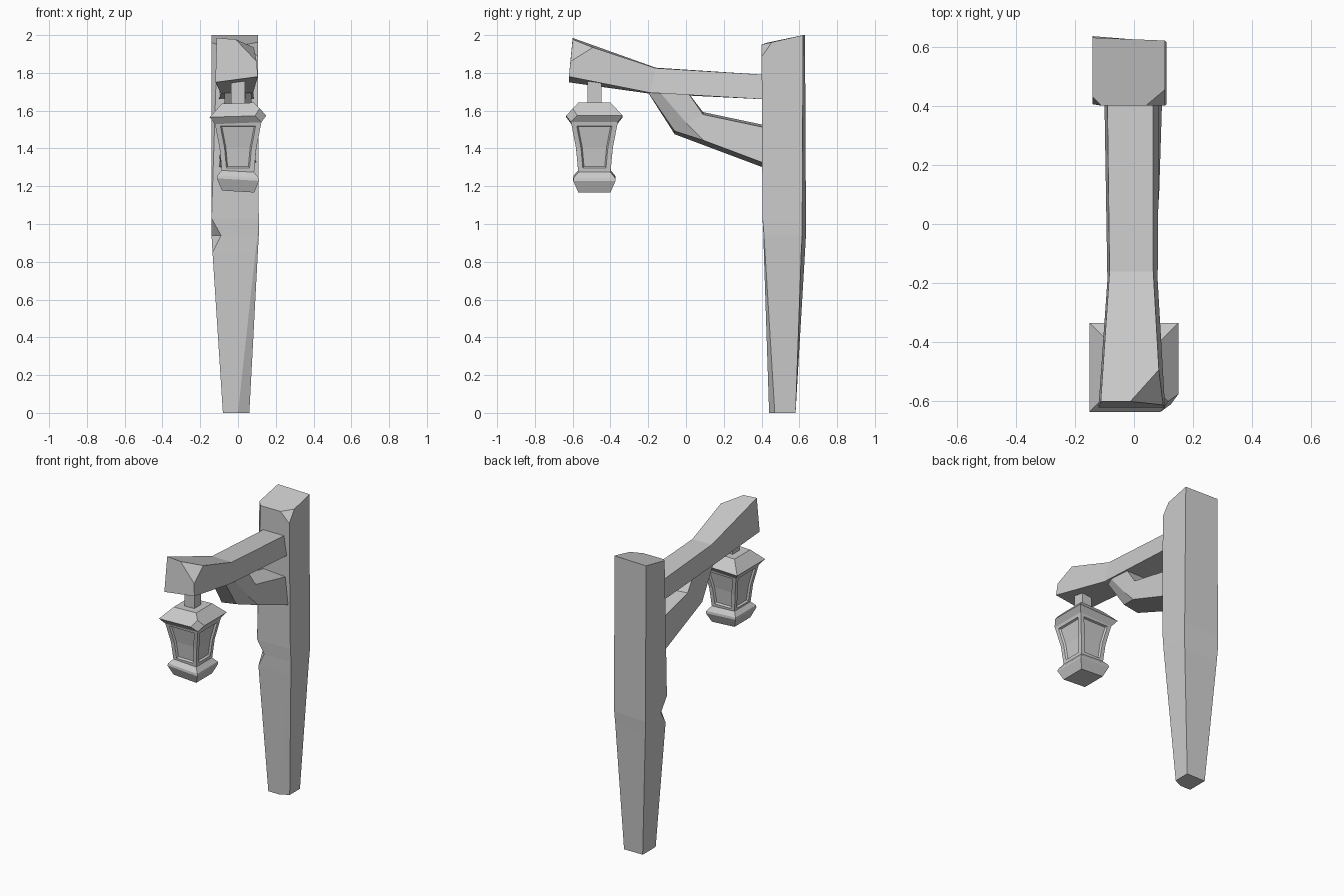
import bpy
import bmesh
from mathutils import Vector
from mathutils.geometry import normal

default_cube = bpy.data.objects.get("Cube")
if default_cube:
    bpy.data.objects.remove(default_cube, do_unlink=True)

# One plain grey for the whole model
grey = bpy.data.materials.new("plain_grey")
grey.use_nodes = True
shade = (0.6, 0.6, 0.6, 1)
grey.diffuse_color = shade
grey.node_tree.nodes["Principled BSDF"].inputs["Base Color"].default_value = shade


def loft(sections):
    """Skin a list of equal-length point rings and cap both ends."""
    bm = bmesh.new()
    rings = [[bm.verts.new(point) for point in section] for section in sections]
    count = len(rings[0])
    for lower, upper in zip(rings, rings[1:]):
        for i in range(count):
            j = (i + 1) % count
            bm.faces.new((lower[i], lower[j], upper[j], upper[i]))
    bm.faces.new(rings[0][::-1])
    bm.faces.new(rings[-1])
    bmesh.ops.remove_doubles(bm, verts=bm.verts, dist=0.0005)
    bmesh.ops.recalc_face_normals(bm, faces=bm.faces)
    return bm


def chip(bm, *points):
    """Slice a corner off along the plane through three points."""
    a, b, c = map(Vector, points)
    direction = normal(a, b, c)
    centre = sum((v.co for v in bm.verts), Vector()) / len(bm.verts)
    if direction.dot(centre - a) > 0:
        direction = -direction
    geometry = bm.verts[:] + bm.edges[:] + bm.faces[:]
    bmesh.ops.bisect_plane(bm, geom=geometry, plane_co=a,
                           plane_no=direction, clear_outer=True)
    open_edges = [e for e in bm.edges if e.is_boundary]
    bmesh.ops.holes_fill(bm, edges=open_edges, sides=0)
    bmesh.ops.recalc_face_normals(bm, faces=bm.faces)


def finish(name, bm):
    mesh = bpy.data.meshes.new(name)
    bm.to_mesh(mesh)
    bm.free()
    mesh.materials.append(grey)
    part = bpy.data.objects.new(name, mesh)
    bpy.context.collection.objects.link(part)
    return part


def beam_section(left, right, top, bottom, lean=0.0, tilt=0.0):
    """Four-sided beam section; top and bottom are (y, z) pairs."""
    return [(left, bottom[0], bottom[1]),
            (right, bottom[0], bottom[1] + tilt),
            (right - lean, top[0], top[1]),
            (left + lean / 2, top[0], top[1] + tilt / 2)]


# Post: tapered foot, notched front edge, sloping top
post = loft([
    [(.06, .44, 0), (.06, .58, 0), (-.08, .58, 0), (-.08, .44, 0), (-.08, .44, 0)],
    [(.105, .412, .85), (.105, .61, .85), (-.135, .63, .85),
     (-.135, .412, .85), (-.135, .412, .85)],
    [(.11, .41, .94), (.11, .615, .94), (-.14, .635, .94),
     (-.14, .47, .94), (-.09, .41, .94)],
    [(.11, .405, 1.03), (.11, .615, 1.03), (-.14, .635, 1.03),
     (-.14, .405, 1.03), (-.14, .405, 1.03)],
    [(.105, .4, 1.95), (.105, .62, 2), (-.14, .63, 2),
     (-.14, .43, 1.96), (-.11, .4, 1.95)],
])
chip(post, (0, .44, 0), (.06, .47, 0), (.11, .4, 1.09))
chip(post, (.04, .4, 1.95), (.11, .46, 1.965), (.11, .4, 1.88))
finish("post", post)

# Arm: bent beam that flares towards its free end
arm = loft([
    beam_section(-.1, .085, (.42, 1.79), (.42, 1.66), lean=.02),
    beam_section(-.09, .08, (-.16, 1.825), (-.19, 1.69), lean=.015, tilt=.005),
    beam_section(-.12, .105, (-.6, 1.97), (-.62, 1.75), lean=.015, tilt=.03),
])
chip(arm, (0, -.6, 1.965), (.085, -.5, 1.93), (.1, -.61, 1.86))
finish("arm", arm)

# Brace: elbowed support between post and arm
brace = loft([
    beam_section(-.1, .095, (.42, 1.51), (.42, 1.295), lean=.02, tilt=.025),
    beam_section(-.08, .08, (.09, 1.58), (-.06, 1.475), lean=.01, tilt=.025),
    beam_section(-.07, .07, (0, 1.71), (-.21, 1.71)),
])
chip(brace, (.075, 0, 1.535), (.08, .07, 1.46), (.02, -.07, 1.48))
finish("brace", brace)

# Lantern parts share one vertical axis
AXIS_Y = -.485


def square_stack(profile, slope=0.0):
    """Stack square rings from (half width, height); slope tilts each ring."""
    return loft([[(sx * half, AXIS_Y + sy * half, z + slope * sx * half)
                  for sx, sy in ((-1, -1), (1, -1), (1, 1), (-1, 1))]
                 for half, z in profile])


finish("lantern_stem", square_stack([(.037, 1.62), (.037, 1.8)]))

roof = square_stack([(.12, 1.53), (.15, 1.57), (.085, 1.64)], slope=.03)
chip(roof, (.15, AXIS_Y - .09, 1.575), (.09, AXIS_Y - .15, 1.572), (.115, AXIS_Y - .115, 1.61))
finish("lantern_roof", roof)

# Lantern body with a recessed pane on each side
body = square_stack([(.085, 1.27), (.097, 1.4), (.125, 1.545)])
for axis, sign in ((0, 1), (0, -1), (1, 1), (1, -1)):
    side = [f for f in body.faces
            if f.normal[axis] * sign > .7
            and abs(f.calc_center_median()[axis] - (0, AXIS_Y)[axis]) > .08]
    bmesh.ops.inset_region(body, faces=side, thickness=.026, use_even_offset=True)
    bmesh.ops.inset_region(body, faces=side, thickness=.007, depth=-.012,
                           use_even_offset=True)
finish("lantern_body", body)

finish("lantern_base", square_stack(
    [(.085, 1.172), (.112, 1.235), (.11, 1.25), (.085, 1.28)], slope=-.06))
